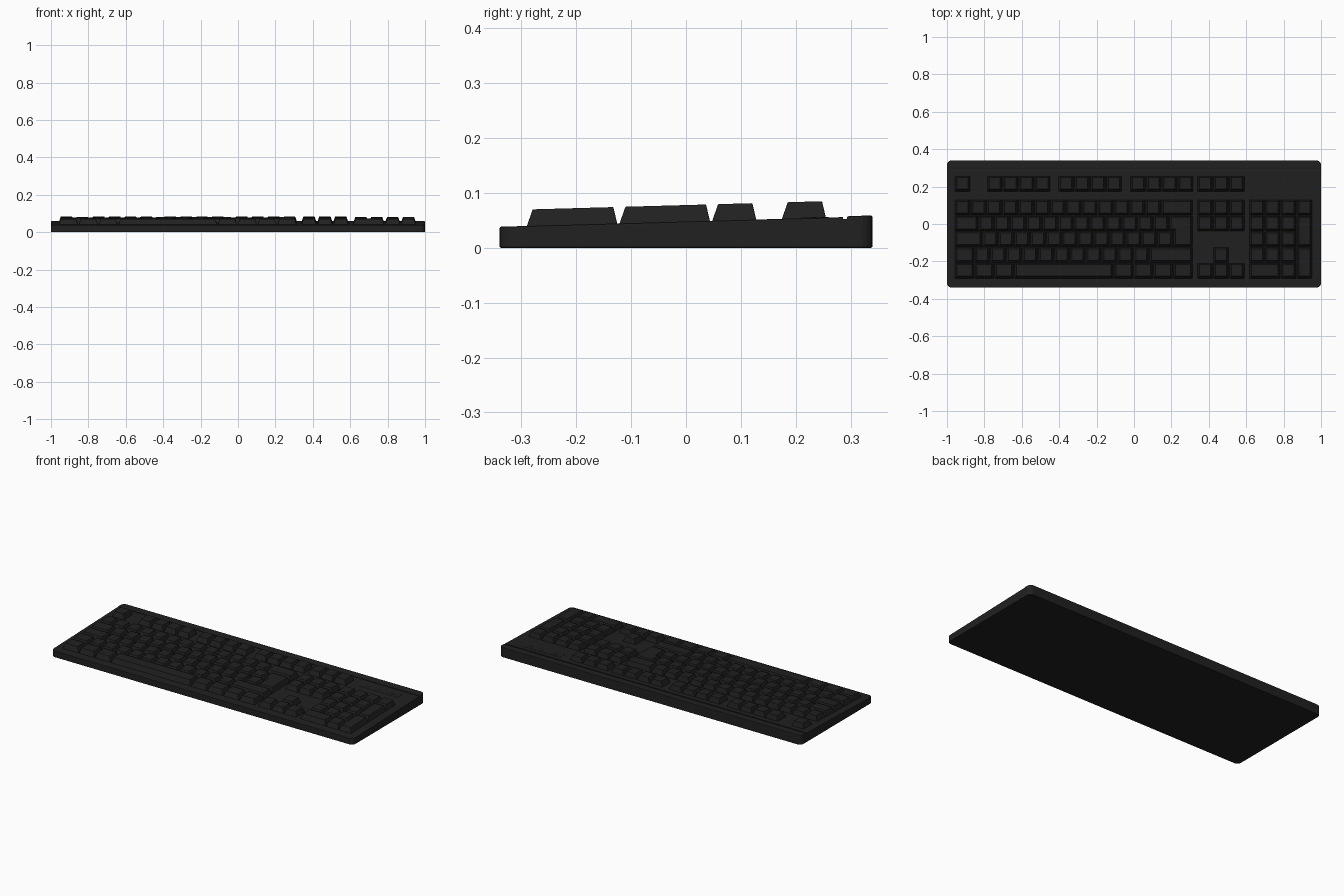
import bpy, bmesh
from mathutils import Vector

cube = bpy.data.objects.get("Cube")
if cube:
    bpy.data.objects.remove(cube, do_unlink=True)


def material(name, rgb):
    mat = bpy.data.materials.new(name)
    mat.use_nodes = True
    mat.diffuse_color = (*rgb, 1)
    mat.node_tree.nodes["Principled BSDF"].inputs["Base Color"].default_value = (*rgb, 1)
    return mat


BLACK = material("charcoal plastic", (0.015, 0.015, 0.015))
U = 0.085            # key width unit
ROW = 0.0845         # row pitch
LEFT, TOP = -0.96, 0.13
NAV, PAD = 0.337, 0.614
FN_TOP = 0.257


def deck(y):
    """Height of the sloping case top."""
    return 0.0385 + 0.028 * (y + 0.34)


def finish(name, bm, bevel=0.0):
    bmesh.ops.recalc_face_normals(bm, faces=bm.faces)
    mesh = bpy.data.meshes.new(name)
    bm.to_mesh(mesh)
    bm.free()
    obj = bpy.data.objects.new(name, mesh)
    bpy.context.collection.objects.link(obj)
    mesh.materials.append(BLACK)
    if bevel:
        mod = obj.modifiers.new("soft edges", 'BEVEL')
        mod.width, mod.segments = bevel, 2
        mod.limit_method, mod.angle_limit = 'ANGLE', 0.7
    return obj


def inset(outline, side, front, back):
    """Shrink a right-angled, counter-clockwise outline."""
    result = []
    for i, p in enumerate(outline):
        a, b = p - outline[i - 1], outline[(i + 1) % len(outline)] - p
        q = p.copy()
        for e in (a, b):
            n = Vector((-e.y, e.x)).normalized()
            q += n * (side if abs(n.x) > 0.5 else front if n.y > 0 else back)
        result.append(q)
    return result


def add_key(bm, outline):
    """Tapered cap that follows the slope of the case."""
    base = inset(outline, 0.001, 0.001, 0.001)
    cap = inset(outline, 0.013, 0.013, 0.009)
    low = [bm.verts.new((p.x, p.y, deck(p.y) - 0.004)) for p in base]
    high = [bm.verts.new((p.x, p.y, deck(p.y) + 0.03)) for p in cap]
    bm.faces.new(low[::-1])
    bm.faces.new(high)
    n = len(low)
    for i in range(n):
        j = (i + 1) % n
        bm.faces.new((low[i], low[j], high[j], high[i]))


def rect(x, top, w=1, h=1):
    x2, y1 = x + w * U, top - h * ROW
    return [Vector(p) for p in ((x, y1), (x2, y1), (x2, top), (x, top))]


def add_row(bm, x, top, widths):
    for w in widths:
        add_key(bm, rect(x, top, w))
        x += w * U


def row_top(i):
    return TOP - i * ROW


# Wedge-shaped case with a raised rear ledge and rounded corners
profile = [(-0.34, 0), (0.34, 0), (0.34, 0.059), (0.297, 0.058),
           (0.293, deck(0.293)), (-0.34, deck(-0.34))]
bm = bmesh.new()
ends = [[bm.verts.new((x, y, z)) for y, z in profile] for x in (-1, 1)]
bm.faces.new(ends[0])
bm.faces.new(ends[1][::-1])
for i in range(len(profile)):
    j = (i + 1) % len(profile)
    bm.faces.new((ends[0][i], ends[1][i], ends[1][j], ends[0][j]))
corners = [e for e in bm.edges
           if abs(e.verts[0].co.y) > 0.33 and e.verts[0].co.y == e.verts[1].co.y
           and e.verts[0].co.x == e.verts[1].co.x]
bmesh.ops.bevel(bm, geom=corners, offset=0.025, segments=5, profile=0.5, affect='EDGES')
case = finish("case", bm, 0.003)

# Groove in front of the rear ledge
bm = bmesh.new()
bmesh.ops.create_cube(bm, size=1)
bmesh.ops.scale(bm, vec=(2.2, 0.007, 0.02), verts=bm.verts)
bmesh.ops.translate(bm, vec=(0, 0.29, 0.063), verts=bm.verts)
cutter = finish("groove_cutter", bm)
cutter.hide_render = True
cutter.hide_viewport = True
cut = case.modifiers.new("groove", 'BOOLEAN')
cut.operation, cut.object, cut.solver = 'DIFFERENCE', cutter, 'EXACT'

# Function row: escape and three groups of four
bm = bmesh.new()
add_row(bm, LEFT, FN_TOP, [1])
for x in (-0.787, -0.405, -0.022):
    add_row(bm, x, FN_TOP, [1] * 4)
finish("function_keys", bm, 0.0015)

# Main block
bm = bmesh.new()
rows = [[1] * 13 + [2], [1.5] + [1] * 12, [1.75] + [1] * 12,
        [1.25] + [1] * 11 + [2.75], [1.25] * 3 + [6.25] + [1.25] * 4]
for i, widths in enumerate(rows):
    add_row(bm, LEFT, row_top(i), widths)
finish("main_keys", bm, 0.0015)

# Stepped return key spanning two rows
bm = bmesh.new()
x0, x1, x2 = (LEFT + k * U for k in (13.5, 13.75, 15))
y0, y1, y2 = (row_top(i) for i in (1, 2, 3))
add_key(bm, [Vector(p) for p in ((x1, y2), (x2, y2), (x2, y0),
                                 (x0, y0), (x0, y1), (x1, y1))])
finish("return_key", bm, 0.0015)

# Navigation and arrow keys
bm = bmesh.new()
for top in (FN_TOP, row_top(0), row_top(1), row_top(4)):
    add_row(bm, NAV, top, [1] * 3)
add_row(bm, NAV + U, row_top(3), [1])
finish("navigation_keys", bm, 0.0015)

# Number pad with two tall keys on its outer column
bm = bmesh.new()
add_row(bm, PAD, row_top(0), [1] * 4)
for i in (1, 2, 3):
    add_row(bm, PAD, row_top(i), [1] * 3)
add_row(bm, PAD, row_top(4), [2, 1])
for i in (1, 3):
    add_key(bm, rect(PAD + 3 * U, row_top(i), 1, 2))
finish("number_pad_keys", bm, 0.0015)

# Thin indicator panel with three small lamps


def plate(name, x, y, w, d, rise):
    bm = bmesh.new()
    bmesh.ops.create_cube(bm, size=1)
    for v in bm.verts:
        up = v.co.z > 0
        v.co.x, v.co.y = x + v.co.x * w, y + v.co.y * d
        v.co.z = deck(v.co.y) + (rise if up else -0.004)
    finish(name, bm)


plate("indicator_panel", 0.782, 0.235, 0.255, 0.05, 0.001)
for i, x in enumerate((0.70, 0.782, 0.864)):
    plate(f"indicator_lamp_{i + 1}", x, 0.235, 0.025, 0.008, 0.002)
